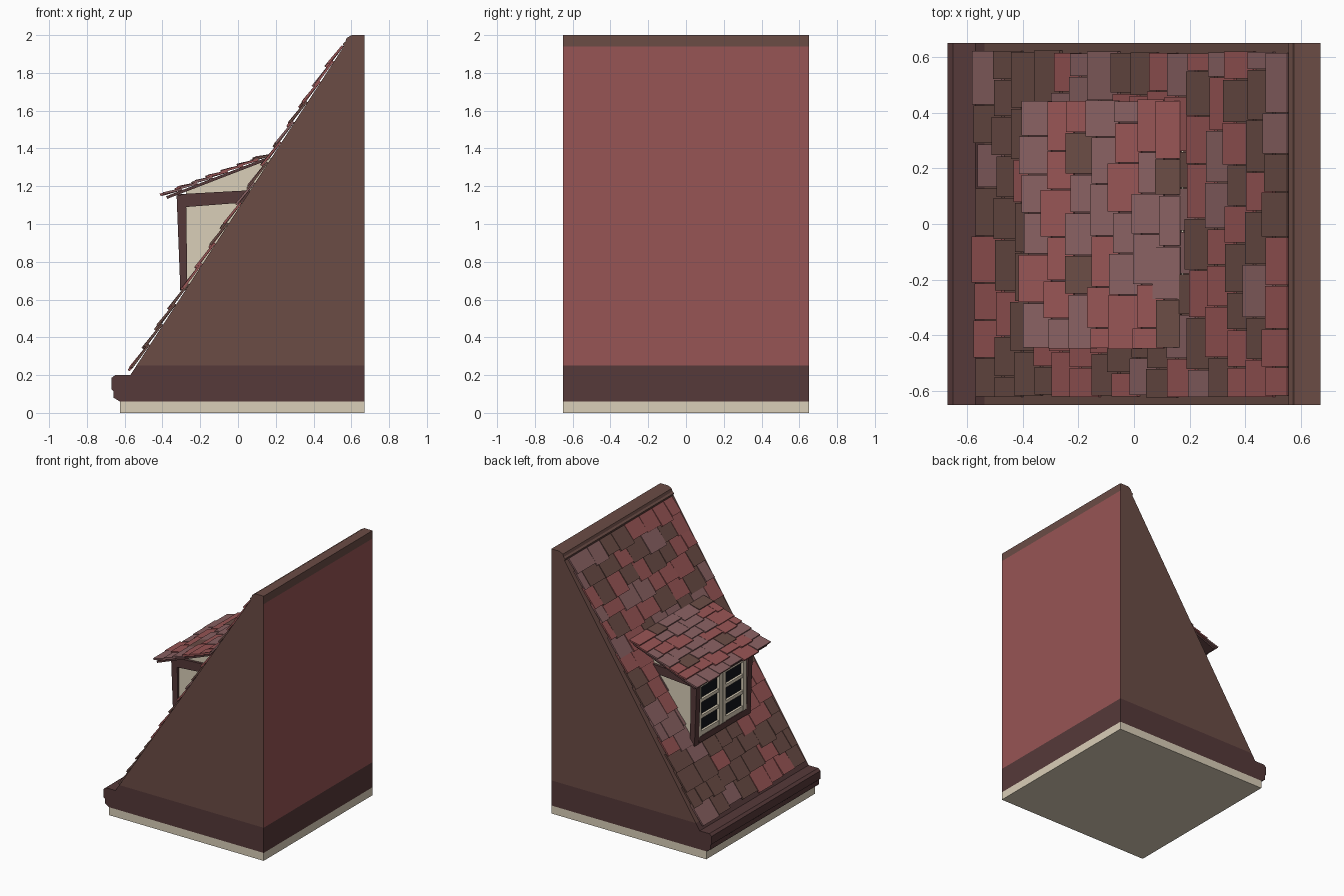
import bpy
import random
from mathutils import Vector

if "Cube" in bpy.data.objects:
    bpy.data.objects.remove(bpy.data.objects["Cube"])

random.seed(7)


def material(name, r, g, b):
    m = bpy.data.materials.new(name)
    m.diffuse_color = (r, g, b, 1)
    m.use_nodes = True
    m.node_tree.nodes["Principled BSDF"].inputs["Base Color"].default_value = m.diffuse_color
    return m


RED = material("red", 0.31, 0.09, 0.09)
BROWN = material("brown", 0.145, 0.072, 0.06)
DARK = material("dark_wood", 0.092, 0.041, 0.041)
MAUVE = material("mauve", 0.25, 0.12, 0.122)
CREAM = material("cream", 0.70, 0.62, 0.48)
BLACK = material("glass", 0.006, 0.007, 0.01)


def make(name, verts, faces, mats, indices=None):
    me = bpy.data.meshes.new(name)
    me.from_pydata(verts, [], faces)
    for m in mats:
        me.materials.append(m)
    if indices:
        me.polygons.foreach_set("material_index", indices)
    ob = bpy.data.objects.new(name, me)
    bpy.context.collection.objects.link(ob)
    return ob


def prism(name, profile, y0, y1, mat):
    """Extrude a counter-clockwise x/z outline along y."""
    n = len(profile)
    verts = [(x, y, z) for y in (y0, y1) for x, z in profile]
    faces = [list(range(n)), list(range(2 * n - 1, n - 1, -1))]
    faces += [[(i + 1) % n, i, i + n, (i + 1) % n + n] for i in range(n)]
    return make(name, verts, faces, [mat])


def box(name, x0, x1, y0, y1, z0, z1, mat):
    return prism(name, [(x0, z0), (x1, z0), (x1, z1), (x0, z1)], y0, y1, mat)


def shingles(name, start, end, half, rows, lift, palette):
    """Overlapping tilted tiles in uneven rows between two x/z points."""
    a, b = Vector((start[0], 0, start[1])), Vector((end[0], 0, end[1]))
    u = (b - a).normalized()
    n = Vector((-u.z, 0, u.x))
    step = (b - a).length / rows
    thick = 0.012
    verts, faces, indices = [], [], []
    for r in range(rows):
        y = -half + random.uniform(-0.006, 0.006)
        first = True
        while y < half - 0.01:
            w = random.uniform(0.13, 0.2)
            if first and r % 2:
                w *= 0.55
            first = False
            y2 = y + w
            if y2 > half - 0.06:
                y2 = half + random.uniform(-0.006, 0.006)
            s0 = r * step + random.uniform(-0.018, 0.018)
            s1 = min((r + 1.25) * step, (b - a).length)
            h = lift + random.uniform(-0.004, 0.004)
            k = len(verts)
            for s, d in ((s0, h), (s0, h + thick), (s1, thick), (s1, 0)):
                p = a + u * s + n * d
                verts += [(p.x, y + 0.002, p.z), (p.x, y2 - 0.002, p.z)]
            faces += [[k + i for i in f] for f in (
                (0, 2, 3, 1), (2, 4, 5, 3), (4, 6, 7, 5),
                (6, 0, 1, 7), (0, 6, 4, 2), (1, 3, 5, 7))]
            indices += [random.choice(palette)] * 6
            y = y2
    ob = make(name, verts, faces, [RED, BROWN, MAUVE], indices)
    return ob


# Plinth, moulded eave course and roof wedge
box("plinth", -0.625, 0.67, -0.65, 0.65, 0, 0.06, CREAM)
prism("eave_moulding", [
    (0.67, 0.06), (0.67, 0.25), (-0.5375, 0.25), (-0.57, 0.2), (-0.65, 0.2),
    (-0.67, 0.185), (-0.67, 0.125), (-0.658, 0.115), (-0.658, 0.08),
    (-0.625, 0.06)][::-1], -0.65, 0.65, DARK)
roof = prism("roof_body", [(-0.5375, 0.25), (0.67, 0.25), (0.67, 1.94),
                           (0.56, 1.94)], -0.65, 0.65, BROWN)
roof.data.materials.append(RED)
for p in roof.data.polygons:
    if all(roof.data.vertices[v].co.x > 0.66 for v in p.vertices):
        p.material_index = 1

# Ridge cap
prism("ridge_cap", [(0.56, 1.94), (0.67, 1.94), (0.67, 2.0), (0.602, 2.0),
                    (0.575, 1.985), (0.568, 1.965), (0.555, 1.955)],
      -0.65, 0.65, BROWN)

# Main roof tiles
shingles("roof_shingles", (-0.553, 0.226), (0.56, 1.94), 0.62, 16, 0.014,
         [0, 0, 1, 1, 1, 2, 2])

# Dormer body
prism("dormer_walls", [(-0.275, 0.63), (0.0, 1.05), (0.2, 1.36),
                       (0.15, 1.342), (-0.275, 1.175)], -0.315, 0.315, CREAM)

# Dormer timber frame
for side in (-1, 1):
    tag = "left" if side > 0 else "right"
    ya, yb = sorted((side * 0.285, side * 0.335))
    prism("dormer_post_" + tag, [(-0.305, 0.645), (-0.268, 0.66),
                                 (-0.275, 1.16), (-0.325, 1.15)], ya, yb, DARK)
    prism("dormer_side_beam_" + tag, [(-0.275, 1.09), (0.05, 1.115),
                                      (0.09, 1.18), (-0.275, 1.16)],
          ya, yb, DARK)
box("dormer_lintel", -0.32, -0.27, -0.285, 0.285, 1.095, 1.16, DARK)
box("dormer_sill", -0.308, -0.27, -0.285, 0.285, 0.65, 0.695, DARK)

# Window: glass and two casements with three panes each
box("window_glass", -0.285, -0.27, -0.285, 0.285, 0.69, 1.1, BLACK)
for side in (-1, 1):
    tag = "left" if side > 0 else "right"
    for part, c in (("inner", 0.02), ("outer", 0.268)):
        box(f"casement_{tag}_{part}_stile", -0.306, -0.28, side * c - 0.018,
            side * c + 0.018, 0.695, 1.095, CREAM)
    for i, (z, h) in enumerate(((0.712, 0.017), (0.835, 0.012),
                                (0.957, 0.012), (1.078, 0.017))):
        ya, yb = sorted((side * 0.038, side * 0.25))
        box(f"casement_{tag}_rail_{i}", -0.302, -0.28, ya, yb,
            z - h, z + h, CREAM)

# Dormer roof deck and tiles
prism("dormer_roof_deck", [(-0.375, 1.133), (0.16, 1.339), (0.165, 1.357),
                           (-0.38, 1.147)], -0.43, 0.43, DARK)
shingles("dormer_shingles", (-0.395, 1.14), (0.17, 1.358), 0.445, 7, 0.013,
         [0, 0, 0, 2, 2, 2, 1])
